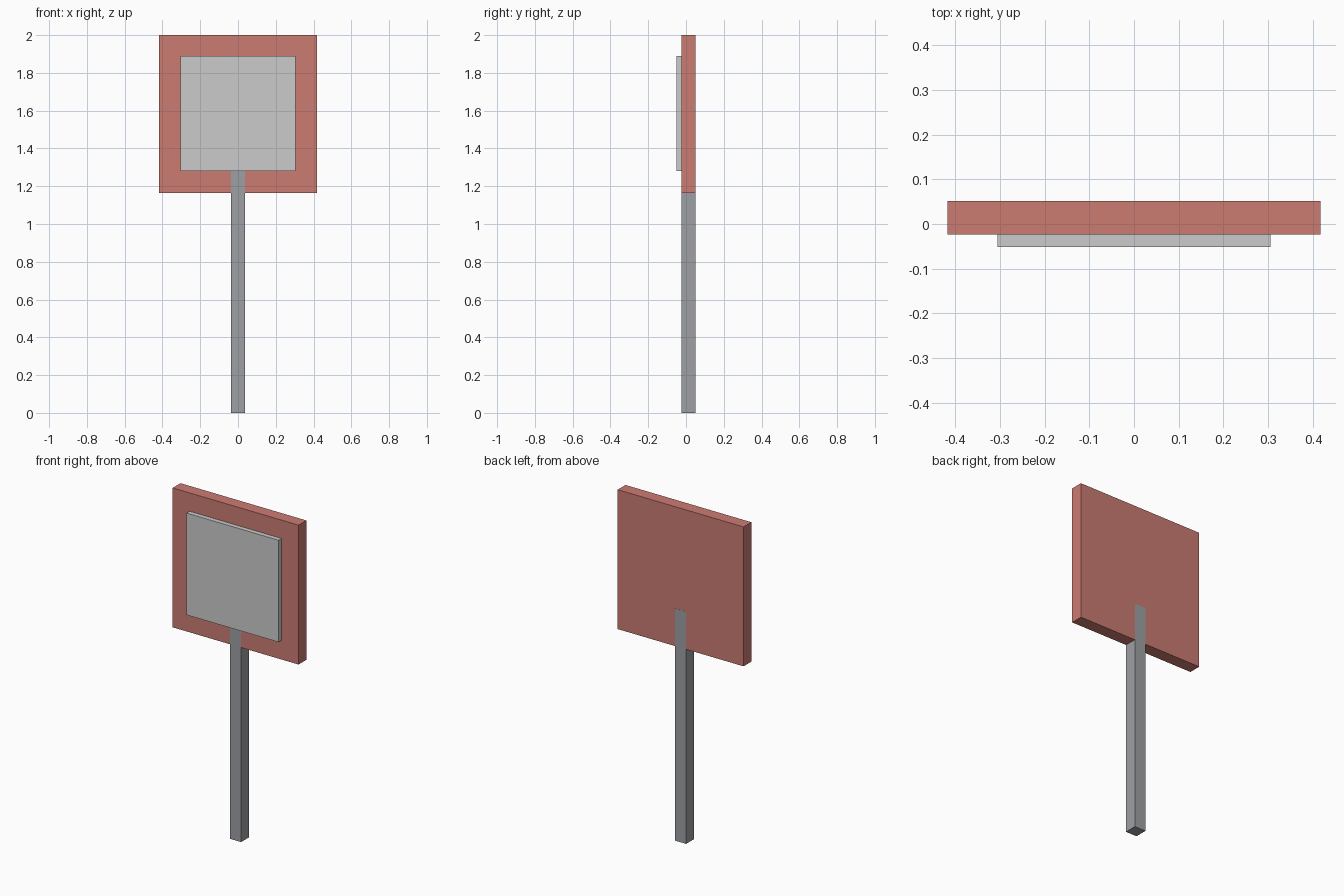
import bpy

if "Cube" in bpy.data.objects:
    bpy.data.objects.remove(bpy.data.objects["Cube"])


def material(name, rgb):
    m = bpy.data.materials.new(name)
    m.diffuse_color = (*rgb, 1.0)
    m.use_nodes = True
    m.node_tree.nodes["Principled BSDF"].inputs["Base Color"].default_value = m.diffuse_color
    return m


def box(name, x, y, z, mat=None):
    """Axis-aligned box from (min, max) ranges."""
    ranges = (x, y, z)
    bpy.ops.mesh.primitive_cube_add(size=1, location=[(a + b) / 2 for a, b in ranges])
    ob = bpy.context.object
    ob.name = name
    ob.scale = [b - a for a, b in ranges]
    bpy.ops.object.transform_apply(location=False, rotation=False, scale=True)
    if mat:
        ob.data.materials.append(mat)
    return ob


red = material("red_paint", (0.60, 0.20, 0.17))
steel = material("dark_steel", (0.34, 0.35, 0.37))

FRONT, BACK = -0.023, 0.051   # board depth
PROUD = 0.0005                # keeps the let-in post visible on the board faces

# Square sign board
box("sign_board", (-0.417, 0.417), (FRONT, BACK), (1.165, 2.0), red)

# Raised grey panel on the front
box("sign_panel", (-0.305, 0.305), (-0.051, FRONT), (1.28, 1.89))

# Post, running up into the board
box("post", (-0.037, 0.037), (FRONT - PROUD, BACK + PROUD), (0.0, 1.39), steel)
